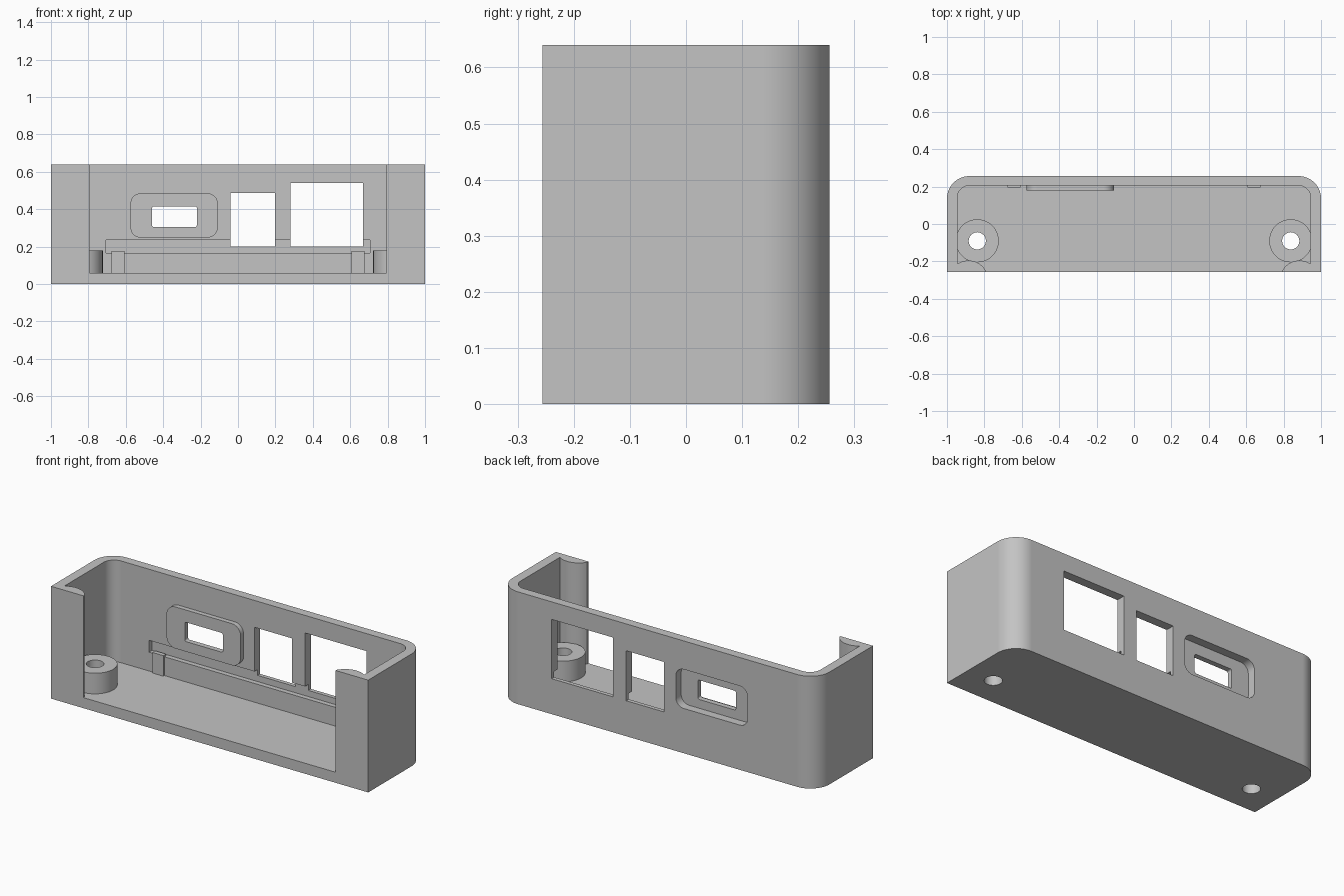
import bpy, bmesh
from math import sin, cos, radians, sqrt, atan2, degrees

cube = bpy.data.objects.get("Cube")
if cube:
    bpy.data.objects.remove(cube, do_unlink=True)

grey = bpy.data.materials.new("light grey plastic")
grey.use_nodes = True
grey.diffuse_color = (0.55, 0.55, 0.55, 1)
grey.node_tree.nodes["Principled BSDF"].inputs["Base Color"].default_value = grey.diffuse_color


def arc(cx, cy, r, start, end, steps=14):
    angles = [radians(start + (end - start) * i / steps) for i in range(steps + 1)]
    return [(cx + r * cos(a), cy + r * sin(a)) for a in angles]


def rounded(x0, x1, z0, z1, r):
    return (arc(x1 - r, z1 - r, r, 0, 90, 8) + arc(x0 + r, z1 - r, r, 90, 180, 8)
            + arc(x0 + r, z0 + r, r, 180, 270, 8) + arc(x1 - r, z0 + r, r, 270, 360, 8))


def rect(x0, x1, z0, z1):
    return [(x0, z0), (x1, z0), (x1, z1), (x0, z1)]


def prism(name, outline, lo, hi, axis="Z"):
    """Extrude a 2D outline from lo to hi along Z, or along Y for an XZ outline."""
    place = (lambda p, d: (p[0], p[1], d)) if axis == "Z" else (lambda p, d: (p[0], d, p[1]))
    bm = bmesh.new()
    face = bm.faces.new([bm.verts.new(place(p, lo)) for p in outline])
    top = bmesh.ops.extrude_face_region(bm, geom=[face])
    shift = (0, 0, hi - lo) if axis == "Z" else (0, hi - lo, 0)
    bmesh.ops.translate(bm, vec=shift,
                        verts=[v for v in top["geom"] if isinstance(v, bmesh.types.BMVert)])
    bmesh.ops.recalc_face_normals(bm, faces=bm.faces)
    mesh = bpy.data.meshes.new(name)
    bm.to_mesh(mesh)
    bm.free()
    mesh.materials.append(grey)
    obj = bpy.data.objects.new(name, mesh)
    bpy.context.collection.objects.link(obj)
    return obj


def combine(target, tool, operation):
    mod = target.modifiers.new(tool.name, "BOOLEAN")
    mod.object, mod.operation, mod.solver = tool, operation, "EXACT"
    bpy.context.view_layer.objects.active = target
    bpy.ops.object.modifier_apply(modifier=mod.name)
    bpy.data.objects.remove(tool, do_unlink=True)


WIDTH, FRONT, BACK, TOP, FLOOR = 1.0, -0.256, 0.256, 0.64, 0.06
INNER, WALL = 0.945, 0.205

# Outer block with rounded back corners
body = prism("enclosure_shell",
             [(-WIDTH, FRONT), (WIDTH, FRONT)]
             + arc(WIDTH - 0.12, BACK - 0.12, 0.12, 0, 90)
             + arc(-WIDTH + 0.12, BACK - 0.12, 0.12, 90, 180), 0, TOP)

# Cavity, open at the top and front, leaving curved front flanges
cx, cy, r, opening = 0.885, -0.30, 0.105, 0.795
start = degrees(atan2(sqrt(r * r - (cx - opening) ** 2), opening - cx))
end = degrees(atan2(sqrt(r * r - (INNER - cx) ** 2), INNER - cx))
right = ([(opening, FRONT - 0.1)] + arc(cx, cy, r, start, end)
         + arc(INNER - 0.065, WALL - 0.065, 0.065, 0, 90))
left = [(-x, y) for x, y in reversed(right)]
combine(body, prism("cavity", right + left, FLOOR, TOP + 0.1), "DIFFERENCE")

# Screw bosses with through holes
for side in (-1, 1):
    boss = prism("screw_boss", arc(side * 0.838, -0.09, 0.115, 0, 352.5, 47), 0.03, 0.178)
    combine(body, boss, "UNION")
for side in (-1, 1):
    hole = prism("screw_hole", arc(side * 0.838, -0.09, 0.046, 0, 348.75, 31), -0.1, 0.3)
    combine(body, hole, "DIFFERENCE")

# Board slot in the back wall and its two support ribs
combine(body, prism("board_slot", rect(-0.705, 0.705, 0.167, 0.235), 0.1, 0.233, "Y"), "DIFFERENCE")
for side in (-1, 1):
    x = side * 0.642
    rib = prism("board_rib", rect(x - 0.035, x + 0.035, 0.04, 0.177), 0.195, 0.22, "Y")
    combine(body, rib, "UNION")

# Plug pad inside, matching pocket outside, and the port openings
combine(body, prism("plug_pad", rounded(-0.575, -0.108, 0.248, 0.485, 0.055), 0.178, 0.23, "Y"), "UNION")
combine(body, prism("plug_pocket", rounded(-0.568, -0.115, 0.255, 0.478, 0.05), 0.208, 0.4, "Y"), "DIFFERENCE")
combine(body, prism("plug_port", rounded(-0.46, -0.22, 0.305, 0.415, 0.01), 0.1, 0.4, "Y"), "DIFFERENCE")
combine(body, prism("small_port", rect(-0.04, 0.198, 0.202, 0.487), 0.1, 0.4, "Y"), "DIFFERENCE")
combine(body, prism("large_port", rect(0.28, 0.668, 0.202, 0.54), 0.1, 0.4, "Y"), "DIFFERENCE")

# Smooth curves with crisp edges
bpy.ops.object.select_all(action="DESELECT")
body.select_set(True)
bpy.context.view_layer.objects.active = body
bpy.ops.object.shade_smooth_by_angle(angle=radians(30))
normals = body.modifiers.new("flat_face_normals", "WEIGHTED_NORMAL")
normals.keep_sharp = True
